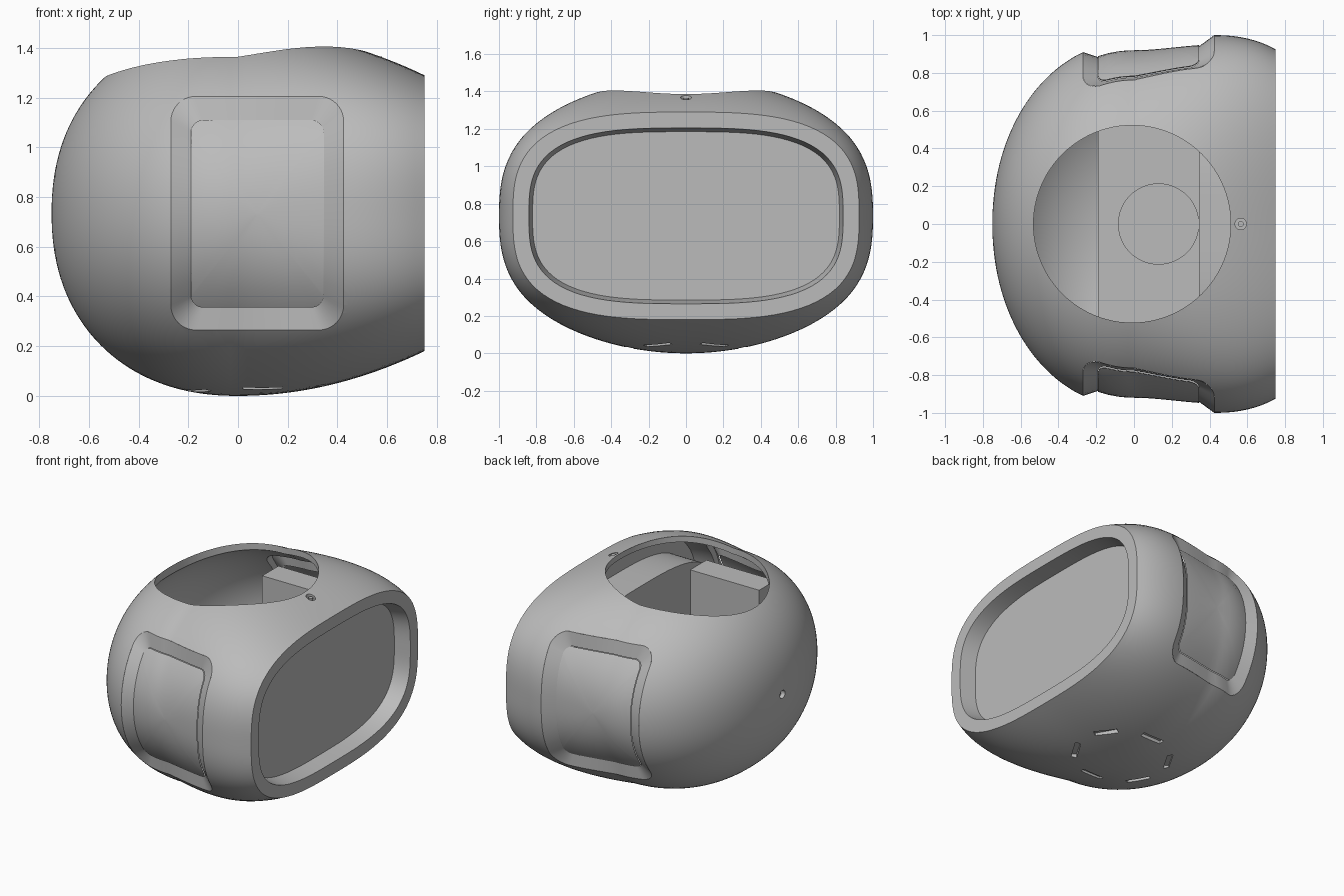
import bpy, bmesh, math
from mathutils import Matrix, Vector

cube = bpy.data.objects.get("Cube")
if cube:
    bpy.data.objects.remove(cube)

grey = bpy.data.materials.new("plain grey")
grey.use_nodes = True
grey.diffuse_color = (0.5, 0.5, 0.5, 1)
grey.node_tree.nodes["Principled BSDF"].inputs["Base Color"].default_value = (0.5, 0.5, 0.5, 1)

MID = 0.735   # height of the horizontal symmetry plane
SEG = 128     # points round each cross-section


def size(x, t=0.0):
    """Half width, half height and squareness of the head at x, shrunk by t."""
    if x >= 0:
        return (0.97 + 0.486 * x**2 - 0.754 * x**3 - t,
                0.735 - 0.32 * x**2 - t, 2.08 + 1.2 * x)
    u = min(1, -x / (0.75 - t))
    return ((0.97 - t) * (1 - u**2.05) ** (1 / 2.05),
            (0.735 - t) * (1 - u**2.2) ** (1 / 2.2), 2.08)


def surface_y(x, z, t=0.0):
    w, h, n = size(x, t)
    return w * max(0, 1 - min(1, abs(z - MID) / h) ** n) ** (1 / n)


def section(x, w, h, n):
    pts = []
    for i in range(SEG):
        a = 2 * math.pi * i / SEG
        c, s = math.cos(a), math.sin(a)
        r = (abs(c) ** n + abs(s) ** n) ** (-1 / n)
        pts.append((x, w * c * r, MID + h * s * r))
    return pts


def finish(bm, name, helper=False):
    bmesh.ops.recalc_face_normals(bm, faces=bm.faces)
    me = bpy.data.meshes.new(name)
    bm.to_mesh(me)
    bm.free()
    ob = bpy.data.objects.new(name, me)
    bpy.context.collection.objects.link(ob)
    me.materials.append(grey)
    if helper:
        ob.hide_render = True
        ob.hide_viewport = True
    return ob


def loft(name, rings, caps=(True, True), helper=False):
    bm = bmesh.new()
    loops = [[bm.verts.new(p) for p in ring] for ring in rings]
    for a, b in zip(loops, loops[1:]):
        for i in range(len(a)):
            j = (i + 1) % len(a)
            bm.faces.new((a[i], a[j], b[j], b[i]))
    for cap, loop in zip(caps, (loops[0], loops[-1])):
        if cap:
            bm.faces.new(loop)
    return finish(bm, name, helper)


def box(name, lo, hi):
    bm = bmesh.new()
    bmesh.ops.create_cube(bm, size=1)
    for v in bm.verts:
        v.co = [(a + b) / 2 + c * (b - a) for a, b, c in zip(lo, hi, v.co)]
    return finish(bm, name)


def cylinder(name, r, depth, loc, axis="Z", helper=False, sides=48):
    bm = bmesh.new()
    bmesh.ops.create_cone(bm, cap_ends=True, segments=sides, radius1=r, radius2=r, depth=depth)
    turn = Matrix.Rotation(math.pi / 2, 4, "Y") if axis == "X" else Matrix()
    bmesh.ops.transform(bm, matrix=Matrix.Translation(loc) @ turn, verts=bm.verts)
    return finish(bm, name, helper)


def rounded_rect(x0, x1, z0, z1, r, per=10, side=12):
    """Rounded rectangle in x and z with evenly divided straight sides."""
    corners = ((x1 - r, z1 - r), (x0 + r, z1 - r), (x0 + r, z0 + r), (x1 - r, z0 + r))
    pts = []
    for k, (cx, cz) in enumerate(corners):
        arc = [(cx + r * math.cos(a), cz + r * math.sin(a))
               for a in [(k + i / per) * math.pi / 2 for i in range(per + 1)]]
        nx, nz = corners[(k + 1) % 4]
        a = (k + 1) * math.pi / 2
        end = (nx + r * math.cos(a), nz + r * math.sin(a))
        pts += arc
        pts += [tuple(Vector(arc[-1]).lerp(Vector(end), i / side)) for i in range(1, side)]
    return pts


def head_rings(t, x_end, count=40):
    back = 0.75 - t
    xs = [-back * math.cos(math.pi / 2 * i / count) for i in range(count)]
    xs[0] = -back * 0.9998
    xs += [x_end * i / 20 for i in range(21)]
    return [section(x, *size(x, t)) for x in xs]


# Head shell with the recessed face
rings = head_rings(0, 0.75)
rings += [section(0.75, 0.84, 0.47, 3.1), section(0.64, 0.82, 0.45, 3.1)]
head = loft("head_shell", rings)

cutters = [loft("cavity_cutter", head_rings(0.04, 0.58), helper=True)]

# Oval opening on top
opening = cylinder("top_opening_cutter", 0.522, 1, (-0.01, 0, 1.5), helper=True, sides=96)
cutters.append(opening)

# Side pocket cutters
outer = rounded_rect(-0.27, 0.425, 0.265, 1.205, 0.1)
inner = rounded_rect(-0.19, 0.345, 0.355, 1.11, 0.05)
for s in (-1, 1):
    cutters.append(loft("pocket_cutter", [[(x, s * y, z) for x, z in outer] for y in (0.45, 1.2)],
                        helper=True))

# Vent slots in a ring underneath
for k in range(6):
    a = math.radians(30 + 60 * k)
    x, y = 0.1 + 0.3 * math.cos(a), 0.3 * math.sin(a)
    w, h, n = size(x)
    low = MID - h * (1 - (abs(y) / w) ** n) ** (1 / n)
    bm = bmesh.new()
    bmesh.ops.create_cube(bm, size=1)
    bmesh.ops.transform(bm, verts=bm.verts, matrix=Matrix.Translation((x, y, low - 0.03))
                        @ Matrix.Rotation(a, 4, "Z") @ Matrix.Diagonal((0.035, 0.16, 0.1, 1)))
    cutters.append(finish(bm, "vent_cutter", True))

# Small sensor holes on top and at the back
cutters.append(cylinder("top_sensor_cutter", 0.03, 0.06, (0.565, 0, 1.375), helper=True))
cutters.append(cylinder("back_sensor_cutter", 0.028, 0.06, (-0.75, 0, MID), "X", helper=True))

for c in cutters:
    m = head.modifiers.new("cut", "BOOLEAN")
    m.operation, m.solver, m.object = "DIFFERENCE", "EXACT", c
top_sensor = cylinder("top_sensor", 0.015, 0.03, (0.565, 0, 1.35))

# Side panels: sloping frame, then a curved panel set below the shell
smooth = [head, top_sensor]
for s, side in ((-1, "front"), (1, "rear")):
    def on_head(pts, t):
        return [(x, s * surface_y(x, z, t), z) for x, z in pts]
    frame = loft(side + "_pocket_frame", [on_head(outer, 0), on_head(inner, 0.055)], (False, False))
    cx, cz = 0.0775, 0.7325
    shrink = [[(cx + (x - cx) * f, cz + (z - cz) * f) for x, z in inner]
              for f in (1, 0.985, 0.8, 0.6, 0.4, 0.2, 0.02)]
    panel = loft(side + "_side_panel", [on_head(r, 0.05) for r in shrink], (False, True))
    smooth += [frame, panel]
    ys = sorted((s * 0.54, s * 0.72))
    box(side + "_inner_housing", (-0.19, ys[0], 0.355), (0.345, ys[1], 1.11))

# Back of the face, inner floor and neck disc
smooth.append(loft("face_backing", [section(x, 0.84, 0.47, 3.1) for x in (0.345, 0.6)]))
box("inner_floor", (-0.19, -0.56, 0.17), (0.345, 0.56, 0.2))
smooth.append(cylinder("neck_disc", 0.215, 0.008, (0.13, 0, 0.204)))

# Pipe and bracket inside the back
curve = bpy.data.curves.new("inner_pipe", "CURVE")
curve.dimensions = "3D"
curve.bevel_depth = 0.025
curve.use_fill_caps = True
spline = curve.splines.new("BEZIER")
path = [(-0.57, -0.3, 0.86), (-0.59, 0.1, 0.9), (-0.57, 0.2, 0.84), (-0.57, 0.22, 0.6)]
spline.bezier_points.add(len(path) - 1)
for p, co in zip(spline.bezier_points, path):
    p.co = co
    p.handle_left_type = p.handle_right_type = "AUTO"
pipe = bpy.data.objects.new("inner_pipe", curve)
bpy.context.collection.objects.link(pipe)
curve.materials.append(grey)
box("pipe_bracket", (-0.61, -0.04, 0.84), (-0.56, 0.04, 1.02))
smooth.append(cylinder("pipe_joint", 0.05, 0.06, (-0.56, 0.22, 0.62), "X"))

# Smooth curves, sharp edges
bpy.ops.object.select_all(action="DESELECT")
bpy.context.view_layer.objects.active = head
head.select_set(True)
for m in list(head.modifiers):
    bpy.ops.object.modifier_apply(modifier=m.name)
for ob in smooth:
    ob.select_set(True)
bpy.ops.object.shade_smooth_by_angle(angle=math.radians(30))
for c in cutters:
    bpy.data.objects.remove(c)
